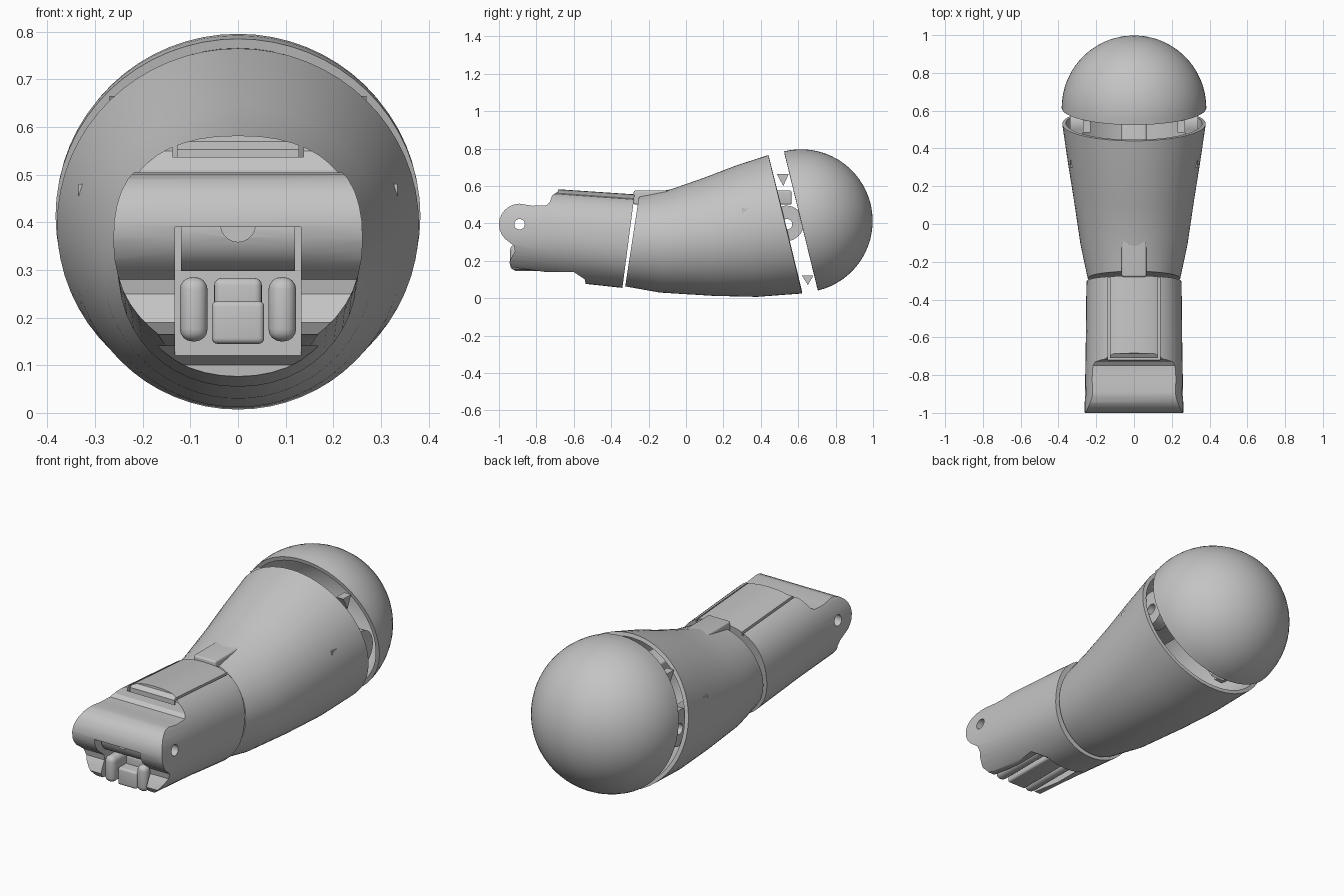
import bpy, bmesh, math
from mathutils import Matrix, Vector

if "Cube" in bpy.data.objects:
    bpy.data.objects.remove(bpy.data.objects["Cube"], do_unlink=True)

grey = bpy.data.materials.new("plain_grey")
grey.use_nodes = True
grey.diffuse_color = (0.55, 0.55, 0.55, 1)
grey.node_tree.nodes["Principled BSDF"].inputs["Base Color"].default_value = (0.55, 0.55, 0.55, 1)


def make(name, bm):
    bmesh.ops.recalc_face_normals(bm, faces=bm.faces)
    me = bpy.data.meshes.new(name)
    bm.to_mesh(me)
    bm.free()
    me.materials.append(grey)
    ob = bpy.data.objects.new(name, me)
    bpy.context.collection.objects.link(ob)
    return ob


def bake(ob):
    bpy.context.view_layer.update()
    ev = ob.evaluated_get(bpy.context.evaluated_depsgraph_get())
    me = bpy.data.meshes.new_from_object(ev)
    ob.modifiers.clear()
    ob.data = me


def cut(ob, tool, op="DIFFERENCE"):
    m = ob.modifiers.new("cut", "BOOLEAN")
    m.object, m.operation, m.solver = tool, op, "EXACT"
    bake(ob)
    bpy.data.objects.remove(tool, do_unlink=True)


def thicken(ob, t):
    m = ob.modifiers.new("wall", "SOLIDIFY")
    m.thickness, m.offset = t, -1
    bake(ob)


def loft(name, rings, up=2, down=2, close_back=True, seg=48):
    """Rings are (top y, top z, bottom y, bottom z, half width)."""
    bm = bmesh.new()
    loops = []
    for ty, tz, by, bz, hw in rings:
        loop = []
        for i in range(seg):
            a = 2 * math.pi * i / seg
            c, s = math.cos(a), math.sin(a)
            e = 2 / (up if s > 0 else down)
            x = math.copysign(abs(c) ** e, c) * hw
            v = math.copysign(abs(s) ** e, s) / 2
            loop.append(bm.verts.new((x, (ty + by) / 2 + v * (ty - by), (tz + bz) / 2 + v * (tz - bz))))
        loops.append(loop)
    for p, q in zip(loops, loops[1:]):
        for i in range(seg):
            j = (i + 1) % seg
            bm.faces.new((p[i], p[j], q[j], q[i]))
    bm.faces.new(loops[0])
    if close_back:
        bm.faces.new(loops[-1])
    return make(name, bm)


def box(name, lo, hi, bevel=0.0):
    bm = bmesh.new()
    lo, hi = Vector(lo), Vector(hi)
    size = hi - lo
    bmesh.ops.create_cube(bm, size=1, matrix=Matrix.Translation((lo + hi) / 2) @ Matrix.Diagonal((*size, 1)))
    if bevel:
        bmesh.ops.bevel(bm, geom=bm.edges[:], offset=bevel, segments=4, profile=0.5, affect="EDGES")
    return make(name, bm)


def rod(name, centre, r, length, axis="X", seg=32):
    bm = bmesh.new()
    turn = Matrix.Rotation(math.pi / 2, 4, "Y" if axis == "X" else "X")
    bmesh.ops.create_cone(bm, cap_ends=True, segments=seg, radius1=r, radius2=r, depth=length,
                          matrix=Matrix.Translation(centre) @ turn)
    return make(name, bm)


def prism(name, pts, half):
    bm = bmesh.new()
    f = bm.faces.new([bm.verts.new((-half, y, z)) for y, z in pts])
    g = bmesh.ops.extrude_face_region(bm, geom=[f])["geom"]
    bmesh.ops.translate(bm, vec=(2 * half, 0, 0), verts=[v for v in g if isinstance(v, bmesh.types.BMVert)])
    return make(name, bm)


PIN = (0, -0.89, 0.395)


def side_outline():
    # rounded nose around the pin, stepped top and stepped bottom
    nose = [(PIN[1] + 0.11 * math.cos(a), PIN[2] + 0.11 * math.sin(a))
            for a in (math.radians(d) for d in range(90, 241, 15))]
    low = [(-0.92, 0.28), (-0.915, 0.25), (-0.93, 0.225), (-0.945, 0.19), (-0.93, 0.165),
           (-0.75, 0.14), (-0.6, 0.14), (-0.54, 0.1), (-0.52, -0.1), (0, -0.1)]
    top = [(0, 0.8), (-0.67, 0.8), (-0.685, 0.57), (-0.715, 0.55), (-0.73, 0.51), (-0.75, 0.495), (-0.82, 0.494)]
    return nose + low + top


SLEEVE = [(-1.01, 0.6, -1.01, 0.12, 0.262), (-0.68, 0.582, -0.68, 0.092, 0.256), (-0.275, 0.555, -0.34, 0.055, 0.252)]

# Front sleeve with hinge slot and tongue channel
sleeve = loft("front_sleeve", SLEEVE, 2.4, 2.1)
cut(sleeve, prism("outline_tool", side_outline(), 0.5), "INTERSECT")
cut(sleeve, box("slot_tool", (-0.132, -1.2, -0.2), (0.132, -0.57, 0.39)))
cut(sleeve, box("channel_tool", (-0.138, -0.72, 0.515), (0.138, 0, 0.8)))
cut(sleeve, rod("pin_tool", PIN, 0.028, 1))

# Raised tongue lying in the channel
tongue = loft("top_tongue", SLEEVE, 2.4, 2.1)
cut(tongue, prism("outline_tool", side_outline(), 0.5), "INTERSECT")
cut(tongue, box("tongue_tool", (-0.128, -0.71, 0.505), (0.128, 0, 0.8)), "INTERSECT")

# Hinge bar and knuckles inside the slot
bar = rod("hinge_bar", (0, -0.875, 0.385), 0.087, 0.24)
cut(bar, rod("notch_tool", (0, -0.97, 0.395), 0.036, 0.08, "Y"))
cut(bar, rod("pin_tool", PIN, 0.028, 1))
for side, name in ((1, "left"), (-1, "right")):
    x1, x2 = sorted((0.064 * side, 0.122 * side))
    box(name + "_knuckle", (x1, -0.94, 0.15), (x2, -0.55, 0.285), 0.026)
box("middle_knuckle", (-0.055, -0.92, 0.145), (0.055, -0.5, 0.235), 0.012)
box("middle_knuckle_top", (-0.05, -0.86, 0.2), (0.05, -0.5, 0.283), 0.015)

# Flaring hollow body with a slanted open back
body = loft("main_body", [(-0.25, 0.55, -0.325, 0.063, 0.245), (-0.08, 0.582, -0.14, 0.03, 0.283),
                          (0.1, 0.645, 0.15, 0.012, 0.318), (0.27, 0.71, 0.38, 0.007, 0.35),
                          (0.44, 0.765, 0.62, 0.025, 0.38)], close_back=False, seg=64)
thicken(body, 0.02)

# Hollow half-ball end cap, tilted like the body rim
bm = bmesh.new()
bmesh.ops.create_uvsphere(bm, u_segments=64, v_segments=32, radius=0.383)
bmesh.ops.delete(bm, geom=[v for v in bm.verts if v.co.z < -0.001], context="VERTS")
bm.transform(Matrix.Translation((0, 0.615, 0.413)) @ Matrix.Rotation(-1.332, 4, "X"))
thicken(make("end_cap", bm), 0.02)

# Hinge lugs bridging the gap, with pin holes
for side, name in ((1, "left"), (-1, "right")):
    lug = rod(name + "_lug", (0.305 * side, 0.535, 0.4), 0.095, 0.07)
    cut(lug, box("arm", (0.305 * side - 0.03, 0.3, 0.32), (0.305 * side + 0.03, 0.52, 0.48)), "UNION")
    cut(lug, rod("pin_tool", (0, 0.54, 0.395), 0.028, 1))
    prism(name + "_upper_tooth", [(0.485, 0.665), (0.55, 0.665), (0.52, 0.6)], 0.02).location.x = 0.25 * side
box("centre_strut", (-0.065, -0.28, 0.5), (0.065, 0.565, 0.575), 0.01)
prism("lower_tooth", [(0.62, 0.12), (0.68, 0.12), (0.652, 0.07)], 0.04)

# Smooth shading with sharp edges kept
for ob in bpy.context.scene.objects:
    if ob.type == "MESH":
        bpy.ops.object.select_all(action="DESELECT")
        ob.select_set(True)
        bpy.context.view_layer.objects.active = ob
        bpy.ops.object.shade_smooth_by_angle(angle=math.radians(32))
